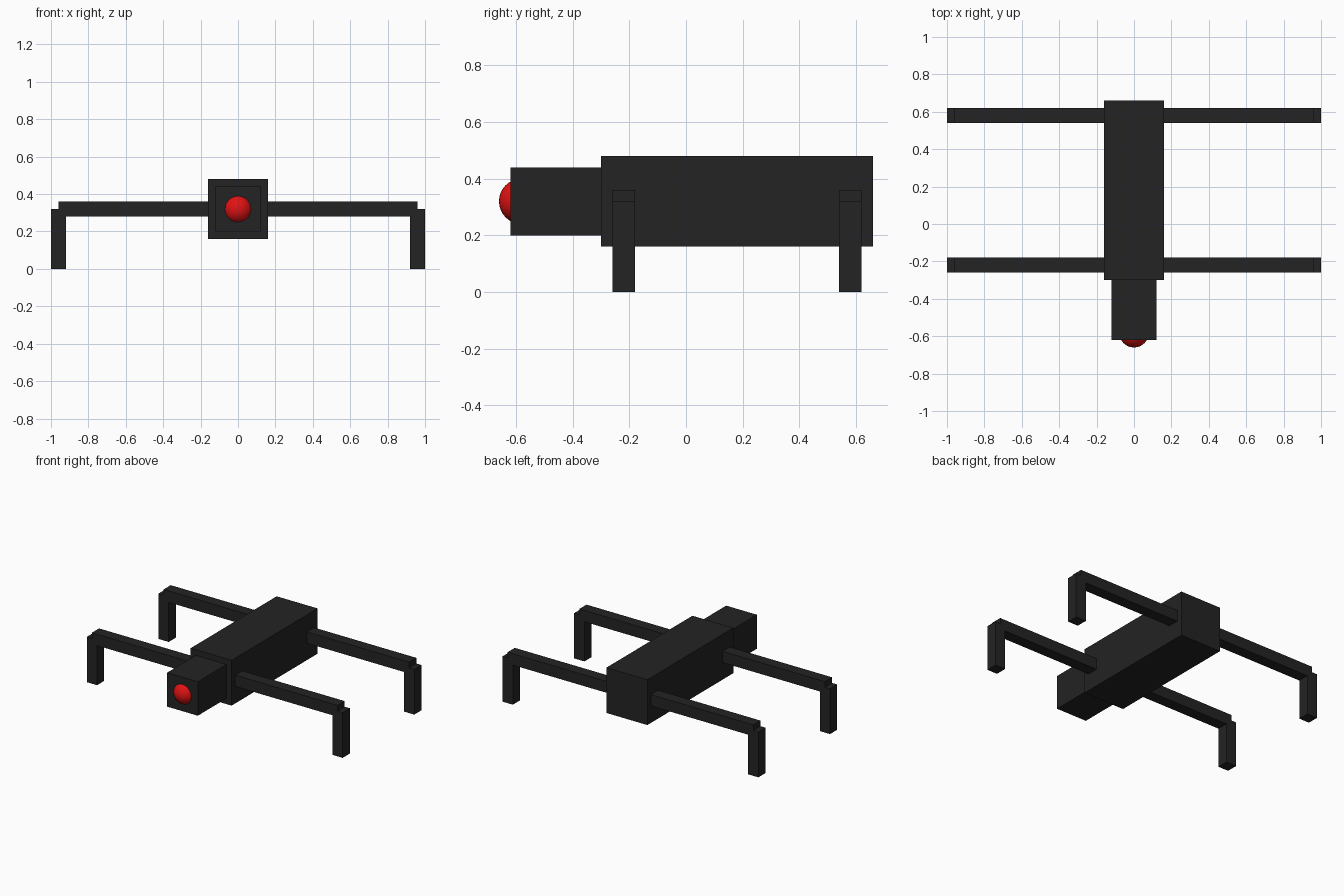
import bpy

if "Cube" in bpy.data.objects:
    bpy.data.objects.remove(bpy.data.objects["Cube"])


def material(name, rgb):
    m = bpy.data.materials.new(name)
    m.diffuse_color = (*rgb, 1.0)
    m.use_nodes = True
    m.node_tree.nodes["Principled BSDF"].inputs["Base Color"].default_value = m.diffuse_color
    return m


black = material("matte_black", (0.017, 0.017, 0.017))
red = material("eye_red", (0.75, 0.006, 0.006))


def box(name, x, y, z):
    """Box spanning the given (min, max) ranges."""
    spans = (x, y, z)
    bpy.ops.mesh.primitive_cube_add(size=1, location=[(a + b) / 2 for a, b in spans])
    ob = bpy.context.object
    ob.name = name
    ob.scale = [b - a for a, b in spans]
    bpy.ops.object.transform_apply(location=False, rotation=False, scale=True)
    ob.data.materials.append(black)
    return ob


# Body and head
box("body", (-0.16, 0.16), (-0.30, 0.66), (0.16, 0.48))
box("head", (-0.12, 0.12), (-0.62, -0.30), (0.20, 0.44))

# Round eye, half sunk into the front of the head
bpy.ops.mesh.primitive_uv_sphere_add(segments=32, ring_count=16, radius=0.08,
                                     location=(0, -0.58, 0.32))
eye = bpy.context.object
eye.name = "eye"
eye.data.materials.append(red)
bpy.ops.object.shade_smooth()

# Four legs: a horizontal upper part and a vertical lower part
for end, y in (("front", -0.22), ("back", 0.58)):
    for side, s in (("left", -1), ("right", 1)):
        depth = (y - 0.04, y + 0.04)
        box(f"{end}_{side}_upper_leg", sorted((s * 0.16, s * 0.96)), depth, (0.28, 0.36))
        box(f"{end}_{side}_lower_leg", sorted((s * 0.92, s * 1.00)), depth, (0.0, 0.32))
